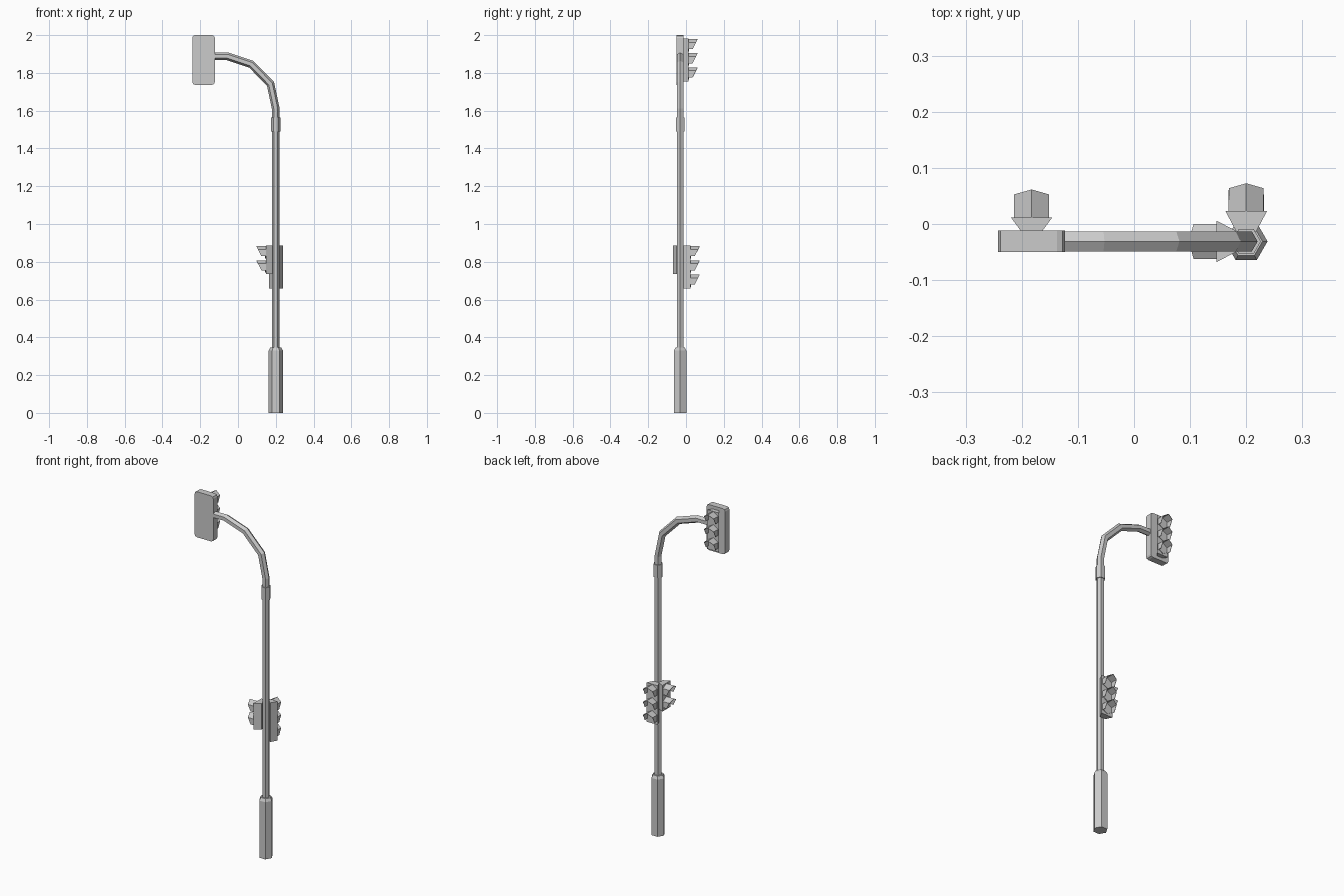
import bpy, bmesh
from math import sin, cos, pi, radians
from mathutils import Vector, Matrix

if "Cube" in bpy.data.objects:
    bpy.data.objects.remove(bpy.data.objects["Cube"])

PX, PY = 0.2, -0.031          # pole axis


def make(name, verts, faces, matrix=None):
    me = bpy.data.meshes.new(name)
    me.from_pydata([tuple(v) for v in verts], [], faces)
    bm = bmesh.new()
    bm.from_mesh(me)
    bmesh.ops.recalc_face_normals(bm, faces=bm.faces)
    bm.to_mesh(me)
    bm.free()
    ob = bpy.data.objects.new(name, me)
    bpy.context.collection.objects.link(ob)
    if matrix:
        ob.matrix_world = matrix
    return ob


def hex_sweep(name, path):
    """Six-sided tube along (x, z, radius) points in the pole's plane, mitred at bends."""
    pts = [Vector((x, 0, z)) for x, z, r in path]
    verts, faces = [], []
    for i, p in enumerate(pts):
        a = (p - pts[i - 1]).normalized() if i else (pts[1] - p).normalized()
        b = (pts[i + 1] - p).normalized() if i < len(pts) - 1 else a
        t = (a + b).normalized()
        side = Vector((t.z, 0, -t.x)) / t.dot(a)
        r = path[i][2]
        for k in range(6):
            q = p + side * (r * cos(k * pi / 3))
            verts.append((q.x, PY + r * sin(k * pi / 3), q.z))
    for i in range(len(pts) - 1):
        for k in range(6):
            j = (k + 1) % 6
            faces.append((6 * i + k, 6 * i + j, 6 * i + 6 + j, 6 * i + 6 + k))
    n = len(verts)
    faces += [tuple(range(6)), tuple(range(n - 6, n))]
    return make(name, verts, faces)


def prism(name, outline, place, d0, d1, matrix=None):
    """Extrude a 2D outline between two depths."""
    n = len(outline)
    verts = [place(u, v, d) for d in (d0, d1) for u, v in outline]
    faces = [(k, (k + 1) % n, n + (k + 1) % n, n + k) for k in range(n)]
    return make(name, verts, faces + [tuple(range(n)), tuple(range(n, 2 * n))], matrix)


def signal(name, matrix, count, back):
    """Signal head facing local +y; local origin is the centre of the top lamp."""
    top, bottom = 0.038, -0.038 - 0.075 * (count - 1)
    prism(name + "_housing", [(-0.037, 0), (0.037, 0), (0.018, -back), (-0.018, -back)],
          lambda u, v, d: (u, v, d), bottom, top, matrix)
    for i in range(count):
        m = matrix @ Matrix.Translation((0, 0, -0.075 * i))
        ring = [(0.035 * cos(radians(a)), 0.035 * sin(radians(a))) for a in range(-30, 330, 60)]
        # lens
        prism(f"{name}_lens_{i + 1}", [(u * 0.85, v * 0.85) for u, v in ring],
              lambda u, v, d: (u, d, v), -0.002, 0.003, m)
        # hooded visor, open below, front edge cut at a slant
        hood = [ring[k] for k in (0, 1, 2, 3, 4)][:4]
        hood = [ring[0], ring[1], ring[2], ring[3], ring[4]]
        verts = [(u, -0.001, v) for u, v in hood] + [(u, 0.032 + 0.5 * v, v) for u, v in hood]
        visor = make(f"{name}_visor_{i + 1}", verts, [(k, k + 1, k + 6, k + 5) for k in range(4)], m)
        s = visor.modifiers.new("thickness", 'SOLIDIFY')
        s.thickness, s.offset = 0.002, 0


# pole with curved arm, base sleeve and collar
hex_sweep("pole_and_arm", [(PX, 0.3, 0.0203), (PX, 1.61, 0.0203), (0.172, 1.742, 0.0203),
                           (0.07, 1.846, 0.0203), (-0.056, 1.888, 0.0203), (-0.14, 1.888, 0.0203)])
hex_sweep("pole_base", [(PX, 0, 0.038), (PX, 0.33, 0.038), (PX, 0.346, 0.029)])
hex_sweep("pole_collar", [(PX, 1.489, 0.026), (PX, 1.563, 0.026)])

# backing board of the overhead signal, with clipped corners
w, h, c = 0.0595, 0.1315, 0.014
corner = [(w, h - c), (w - c * 0.3, h - c * 0.3), (w - c, h)]
board = (corner + [(-u, v) for u, v in reversed(corner)]
         + [(-u, -v) for u, v in corner] + [(u, -v) for u, v in reversed(corner)])
prism("backing_board", board, lambda u, v, d: (u - 0.1825, d, v + 1.8685), -0.050, -0.012)

# signal heads: overhead, on the pole facing back, on the pole facing left
signal("overhead_signal", Matrix.Translation((-0.1825, 0.012, 1.9435)), 3, 0.026)
signal("pole_signal", Matrix.Translation((PX, 0.023, 0.847)), 3, 0.036)
signal("side_signal", Matrix.Translation((0.147, PY, 0.847)) @ Matrix.Rotation(pi / 2, 4, 'Z'), 2, 0.036)
